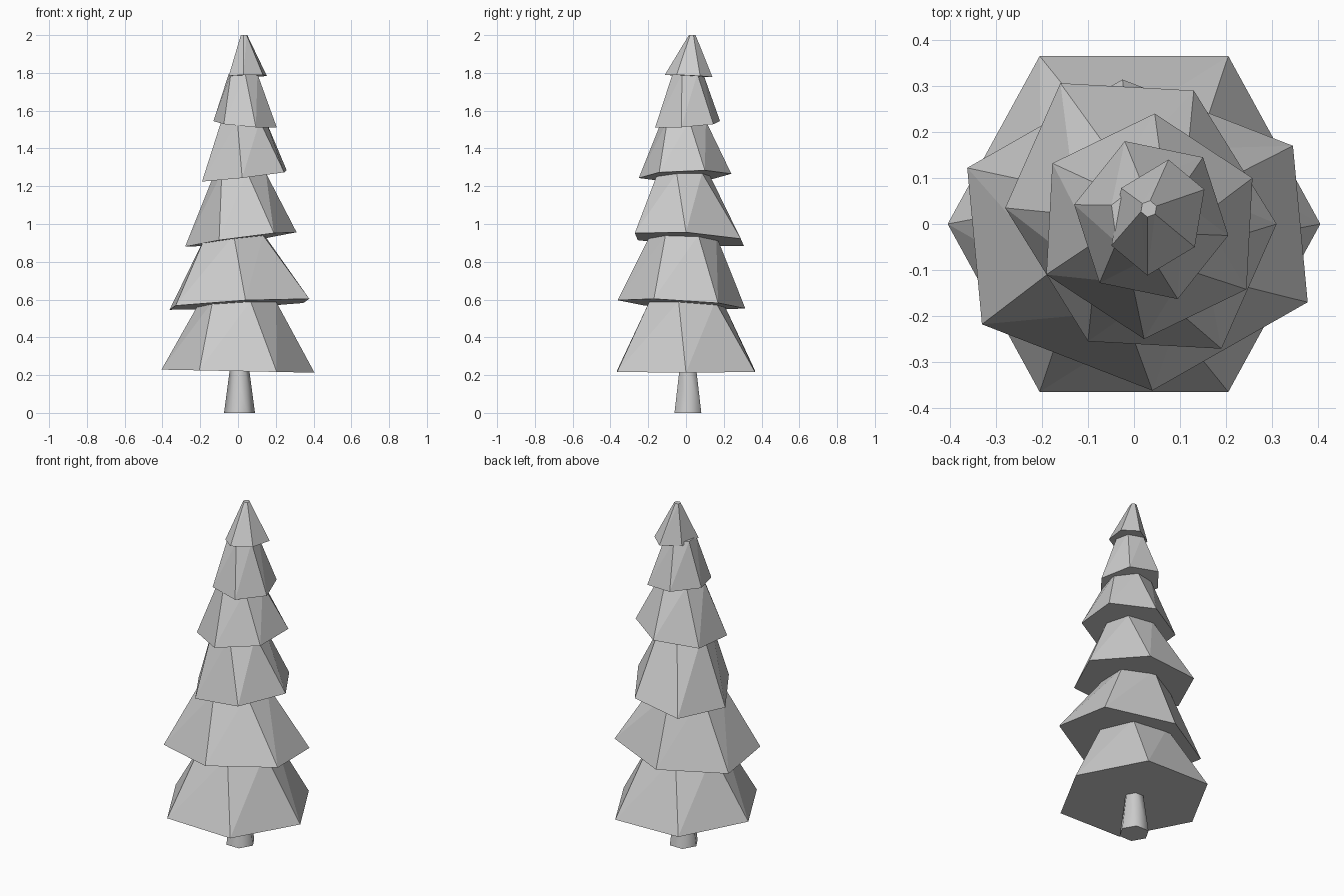
import bpy, bmesh, math
from mathutils import Vector

if "Cube" in bpy.data.objects:
    bpy.data.objects.remove(bpy.data.objects["Cube"])


def finish(bm, name):
    bmesh.ops.recalc_face_normals(bm, faces=bm.faces)
    me = bpy.data.meshes.new(name)
    bm.to_mesh(me)
    bm.free()
    ob = bpy.data.objects.new(name, me)
    bpy.context.collection.objects.link(ob)
    return ob


def branch_tier(name, centre, half, plane, top, twist=-11):
    """Tilted six-sided skirt narrowing to a slightly twisted hexagon."""
    bm = bmesh.new()
    z0, sx, sy = plane
    c = Vector(centre)
    # the rim is symmetric about its centre, so three corners give six
    for s in (1, -1):
        for h in half:
            p = c + s * Vector(h)
            bm.verts.new((p.x, p.y, z0 + sx * p.x + sy * p.y))
    tx, ty, tz, r = top
    start = math.atan2(half[0][1], half[0][0]) + math.radians(twist)
    for k in range(6):
        a = start + k * math.pi / 3
        bm.verts.new((tx + r * math.cos(a), ty + r * math.sin(a), tz))
    bmesh.ops.convex_hull(bm, input=bm.verts)
    bmesh.ops.dissolve_limit(bm, angle_limit=0.01, verts=bm.verts, edges=bm.edges)
    return finish(bm, name)


# Branch tiers, bottom to top:
# rim centre, half the rim corners, (height, x tilt, y tilt), (top x, y, z, radius)
TIERS = [
    ((0, 0), [(.405, 0), (.205, .365), (-.205, .365)],
     (.221, -.02, 0), (0, 0, .59, .205)),
    ((.0075, -.024), [(.37, -.146), (.338, .194), (-.0325, .338)],
     (.573, .055, -.06), (-.015, -.015, .94, .175)),
    ((.015, .0175), [(.295, -.0175), (.115, .2725), (-.175, .2885)],
     (.917, .127, -.04), (.012, -.015, 1.27, .14)),
    ((.0335, -.005), [(.224, .105), (.0115, .245), (-.211, .137)],
     (1.251, .115, .04), (.03, -.012, 1.545, .122)),
    ((.0375, .0085), [(.1675, -.0335), (.1125, .1365), (-.0575, .1715)],
     (1.531, -.085, .0685), (.027, .01, 1.795, .082)),
    ((.052, .014), [(.101, .061), (.023, .126), (-.08, .064)],
     (1.783, .03, -.055), (.032, .033, 2.0, .018)),
]
for i, t in enumerate(TIERS, 1):
    branch_tier(f"branch_tier_{i}", *t)

# Tapered six-sided trunk with smooth sides
bm = bmesh.new()
bmesh.ops.create_cone(bm, cap_ends=True, segments=6, radius1=.082, radius2=.05, depth=.24)
xs = [v.co.x for v in bm.verts]
turn = 0 if max(xs) > .08 else math.pi / 6   # corners point along x
for v in bm.verts:
    x, y = v.co.x, v.co.y
    v.co.x = x * math.cos(turn) - y * math.sin(turn) + .008
    v.co.y = x * math.sin(turn) + y * math.cos(turn) + .01
    v.co.z += .12
trunk = finish(bm, "trunk")
for p in trunk.data.polygons:
    p.use_smooth = abs(p.normal.z) < .8
for e in trunk.data.edges:
    a, b = (trunk.data.vertices[i].co.z for i in e.vertices)
    e.use_edge_sharp = abs(a - b) < .01
